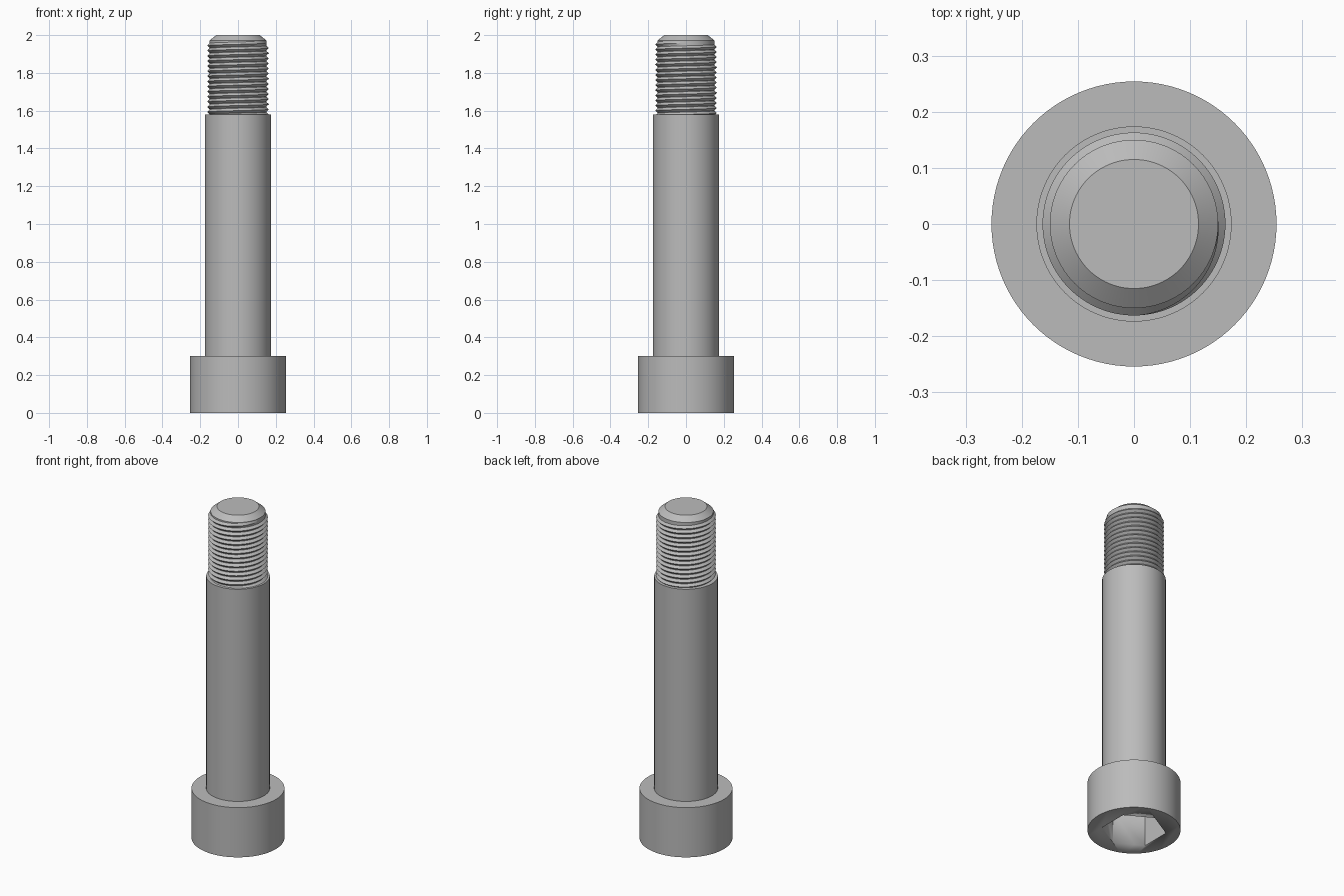
import bpy
import bmesh
from math import cos, sin, pi, radians

if "Cube" in bpy.data.objects:
    bpy.data.objects.remove(bpy.data.objects["Cube"], do_unlink=True)

SIDES = 96
ROOT, CREST, PITCH = 0.15, 0.163, 0.027
SHOULDER_TOP, THREAD_TOP = 1.58, 1.972

steel = bpy.data.materials.new("grey steel")
steel.use_nodes = True
steel.diffuse_color = (0.5, 0.5, 0.5, 1)
steel.node_tree.nodes["Principled BSDF"].inputs["Base Color"].default_value = steel.diffuse_color


def finish(name, bm):
    """Turn a bmesh into a smooth object with sharp edges kept."""
    bmesh.ops.recalc_face_normals(bm, faces=bm.faces)
    mesh = bpy.data.meshes.new(name)
    bm.to_mesh(mesh)
    bm.free()
    mesh.materials.append(steel)
    obj = bpy.data.objects.new(name, mesh)
    bpy.context.collection.objects.link(obj)
    bpy.ops.object.select_all(action="DESELECT")
    obj.select_set(True)
    bpy.context.view_layer.objects.active = obj
    bpy.ops.object.shade_smooth_by_angle(angle=radians(25))
    return obj


def skin(bm, rows, closed):
    """Join successive rows of vertices with quads."""
    for a, b in zip(rows, rows[1:]):
        n = len(a)
        for i in range(n if closed else n - 1):
            j = (i + 1) % n
            bm.faces.new((a[i], a[j], b[j], b[i]))


def lathe(name, profile, sides=SIDES, turn=0.0):
    """Revolve (radius, height) points about z and cap both ends."""
    bm = bmesh.new()
    rows = [[bm.verts.new((r * cos(turn + 2 * pi * i / sides),
                           r * sin(turn + 2 * pi * i / sides), z))
             for i in range(sides)] for r, z in profile]
    skin(bm, rows, True)
    bm.faces.new(rows[0])
    bm.faces.new(rows[-1])
    return finish(name, bm)


# Head with a hexagonal socket underneath
head = lathe("head", [(0.254, 0), (0.254, 0.3)])
cutter = lathe("socket_cutter", [(0.177, -0.1), (0.177, 0.2)], sides=6, turn=pi / 6)
cutter.hide_render = True
cutter.hide_set(True)
socket = head.modifiers.new("hex socket", "BOOLEAN")
socket.operation = "DIFFERENCE"
socket.solver = "EXACT"
socket.object = cutter

# Plain shoulder and the chamfered core of the threaded end
lathe("shoulder", [(0.174, 0.295), (0.174, SHOULDER_TOP)])
lathe("threaded_core", [(ROOT, SHOULDER_TOP - 0.03), (ROOT, THREAD_TOP), (0.115, 2)])

# Helical V-shaped ridge, fading into the core at the tip
bm = bmesh.new()
start, end = SHOULDER_TOP - PITCH, THREAD_TOP - PITCH / 2
steps = int((end - start) / PITCH * SIDES)
rows = []
for i in range(steps + 1):
    angle = 2 * pi * i / SIDES
    z = start + PITCH * i / SIDES
    fade = min(1, 4 * (steps - i) / SIDES)
    crest = ROOT + (CREST - ROOT) * fade
    section = [(ROOT - 0.001, -PITCH / 2), (crest, 0), (ROOT - 0.001, PITCH / 2)]
    rows.append([bm.verts.new((r * cos(angle), r * sin(angle), z + dz)) for r, dz in section])
skin(bm, rows, False)
bmesh.ops.remove_doubles(bm, verts=bm.verts, dist=0.00005)
finish("thread_ridge", bm)
